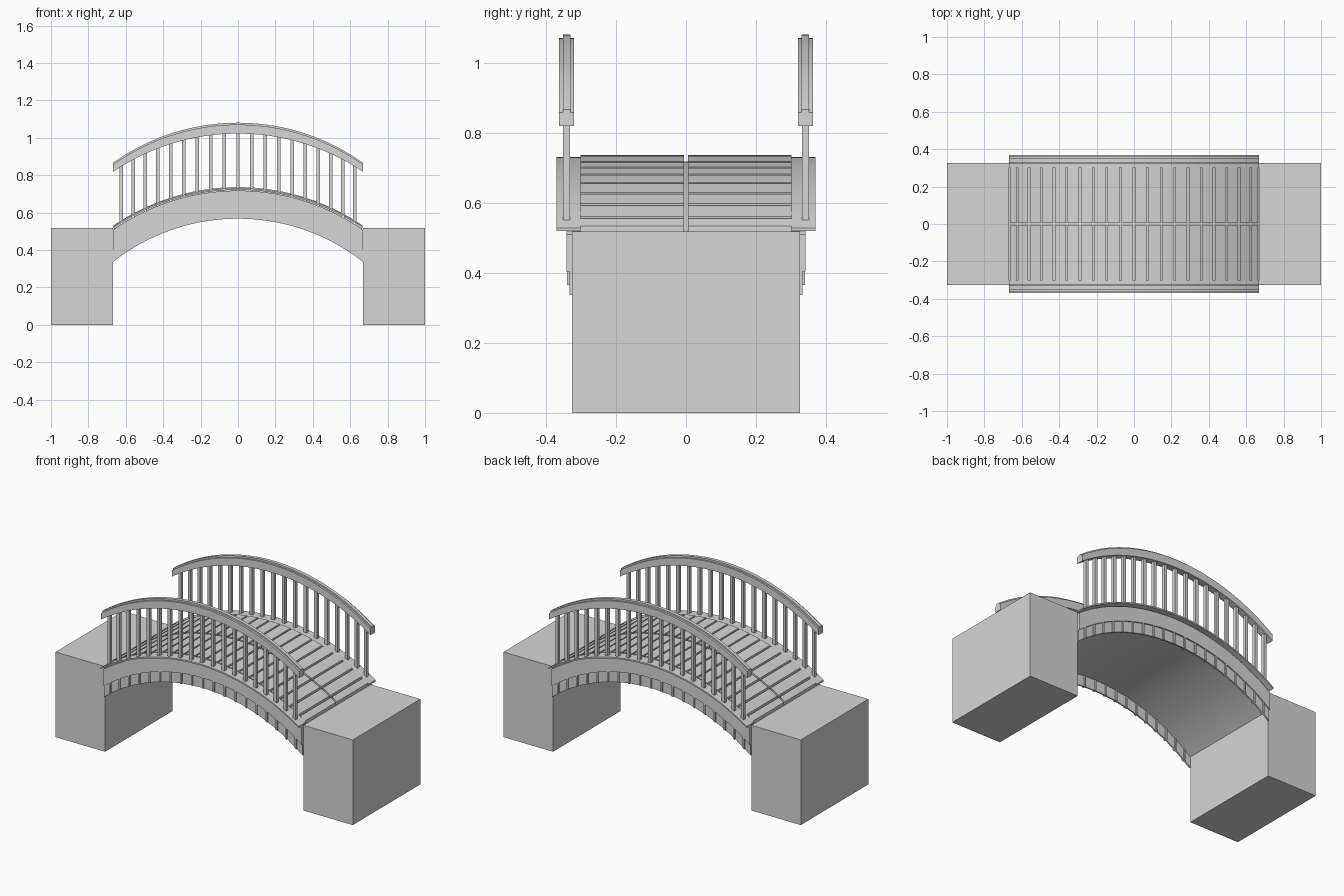
import bpy, bmesh, math

if "Cube" in bpy.data.objects:
    bpy.data.objects.remove(bpy.data.objects["Cube"], do_unlink=True)

GREY = (0.67, 0.67, 0.67, 1)
grey = bpy.data.materials.new("plain_grey")
grey.use_nodes = True
grey.diffuse_color = GREY
grey.node_tree.nodes["Principled BSDF"].inputs["Base Color"].default_value = GREY

HALF = 0.667    # half span of the arch
R_DECK = 1.17
STEP = 0.0625   # angle between neighbouring planks


def arc(crown, radius):
    """Height of a circular arc over x."""
    return lambda x: crown - radius + math.sqrt(radius * radius - x * x)


SKIRT_LOW = arc(0.568, 1.08)
BAND_LOW = arc(0.633, 1.085)
DECK = arc(0.718, R_DECK)
COPING_LOW = arc(0.722, 1.2)
COPING_TOP = arc(0.731, 1.2)
PLANK_TOP = arc(0.737, 1.18)
RAIL_LOW = arc(1.023, 1.195)
RAIL_TOP = arc(1.071, 1.15)
RIDGE_TOP = arc(1.081, 1.147)


def add_strip(bm, x0, x1, y0, y1, low, high, segments):
    """Solid between two height curves, with vertical ends."""
    rings = []
    for i in range(segments + 1):
        x = x0 + (x1 - x0) * i / segments
        corners = ((y0, low), (y1, low), (y1, high), (y0, high))
        rings.append([bm.verts.new((x, y, f(x))) for y, f in corners])
    for a, b in zip(rings, rings[1:]):
        for k in range(4):
            n = (k + 1) % 4
            bm.faces.new((a[k], a[n], b[n], b[k]))
    bm.faces.new(rings[0])
    bm.faces.new(rings[-1][::-1])


def finish(bm, name, smooth=False):
    bmesh.ops.recalc_face_normals(bm, faces=bm.faces)
    mesh = bpy.data.meshes.new(name)
    bm.to_mesh(mesh)
    bm.free()
    mesh.materials.append(grey)
    obj = bpy.data.objects.new(name, mesh)
    bpy.context.collection.objects.link(obj)
    if smooth:
        bpy.ops.object.select_all(action="DESELECT")
        obj.select_set(True)
        bpy.context.view_layer.objects.active = obj
        bpy.ops.object.shade_smooth_by_angle()


def arch_part(name, y0, y1, low, high):
    bm = bmesh.new()
    add_strip(bm, -HALF, HALF, y0, y1, low, high, 40)
    finish(bm, name, True)


def plank_edge(i):
    return max(-HALF, min(HALF, R_DECK * math.sin(i * STEP)))


# Abutments
for side, s in (("left", 1), ("right", -1)):
    bm = bmesh.new()
    add_strip(bm, s * HALF, s, -0.325, 0.325, lambda x: 0, lambda x: 0.518, 1)
    finish(bm, side + "_abutment")

# Arch slab carrying the deck
arch_part("arch_slab", -0.341, 0.341, BAND_LOW, DECK)

# Deck planks in two rows
bm = bmesh.new()
for s in (-1, 1):
    for i in range(-10, 10):
        add_strip(bm, plank_edge(i) + 0.005, plank_edge(i + 1) - 0.005,
                  s * 0.006, s * 0.302, DECK, PLANK_TOP, 1)
finish(bm, "deck_planks")

# Both sides: skirts with ribs, copings, balusters and handrails
for side, s in (("front", -1), ("back", 1)):
    arch_part(side + "_skirt", s * 0.325, s * 0.333, SKIRT_LOW, BAND_LOW)
    arch_part(side + "_coping", s * 0.302, s * 0.37, COPING_LOW, COPING_TOP)
    arch_part(side + "_handrail", s * 0.32, s * 0.363, RAIL_LOW, RAIL_TOP)
    arch_part(side + "_handrail_ridge", s * 0.33, s * 0.351, RAIL_TOP, RIDGE_TOP)

    ribs, posts = bmesh.new(), bmesh.new()
    for i in range(-9, 10):
        x = plank_edge(i)
        add_strip(ribs, x - 0.005, x + 0.005, s * 0.318, s * 0.34,
                  SKIRT_LOW, BAND_LOW, 1)
        add_strip(posts, x - 0.009, x + 0.009, s * 0.332, s * 0.352,
                  COPING_TOP, RAIL_LOW, 1)
    finish(ribs, side + "_skirt_ribs")
    finish(posts, side + "_balusters")
